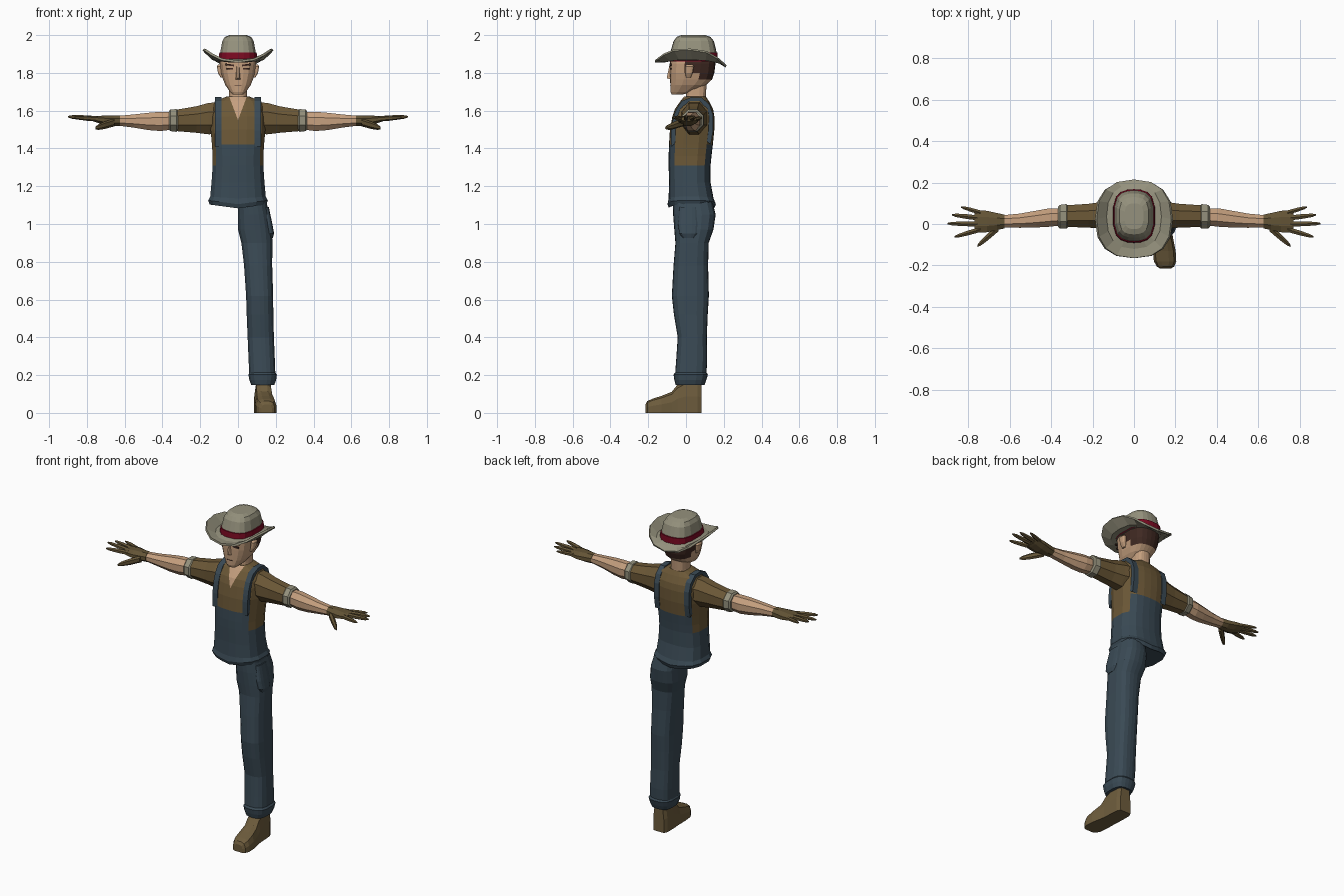
import bpy, bmesh, math
from mathutils import Vector
from mathutils.bvhtree import BVHTree


def material(name, rgb):
    m = bpy.data.materials.new(name)
    m.diffuse_color = (*rgb, 1)
    return m


DENIM = material("denim", (.042, .068, .090))
SHIRT = material("brown_shirt", (.150, .098, .038))
SKIN = material("skin", (.56, .35, .21))
FELT = material("felt", (.30, .285, .205))
BAND = material("crimson", (.20, .003, .016))
HAIR = material("dark_hair", (.05, .022, .016))
GLOVE = material("leather_glove", (.125, .088, .036))
BOOT = material("boot_leather", (.155, .108, .046))


def loft_mesh(rings, cap=True):
    bm = bmesh.new()
    vs = [[bm.verts.new(p) for p in r] for r in rings]
    n = len(rings[0])
    for a, b in zip(vs, vs[1:]):
        for i in range(n):
            bm.faces.new((a[i], a[(i + 1) % n], b[(i + 1) % n], b[i]))
    if cap:
        bm.faces.new(vs[0])
        bm.faces.new(vs[-1])
    bmesh.ops.recalc_face_normals(bm, faces=bm.faces)
    return bm


def finish(bm, name, mats, rule=None, mirror=False):
    if rule:
        for f in bm.faces:
            f.material_index = rule(f.calc_center_median())
    me = bpy.data.meshes.new(name)
    bm.to_mesh(me)
    bm.free()
    for m in mats:
        me.materials.append(m)
    ob = bpy.data.objects.new(name, me)
    bpy.context.collection.objects.link(ob)
    if mirror:
        ob.modifiers.new("mirror", "MIRROR").use_mirror_merge = False
    return ob


def loft(name, rings, mats, rule=None, mirror=False, cap=True):
    return finish(loft_mesh(rings, cap), name, mats, rule, mirror)


HALF = [(0, -1), (.32, -.98), (.62, -.9), (.86, -.72), (1, -.35), (1, .35),
        (.86, .72), (.62, .9), (.32, .98), (0, 1)]
OUTLINE = HALF + [(-x, y) for x, y in HALF[-2:0:-1]]


def slab(z, x0, x1, y0, y1, tilt=0):
    """Rounded horizontal outline filling the given box."""
    cx, cy, rx, ry = (x0 + x1) / 2, (y0 + y1) / 2, (x1 - x0) / 2, (y1 - y0) / 2
    return [Vector((cx + rx * u, cy + ry * v, z + tilt * abs(u))) for u, v in OUTLINE]


def ring_x(x, y, z, ry, rz, n=8):
    """Round outline across the x axis."""
    return [Vector((x, y + ry * math.cos((i + .5) * math.tau / n),
                    z + rz * math.sin((i + .5) * math.tau / n))) for i in range(n)]


def box(name, c, s, mat, mirror=False, turn=0):
    pts = [[Vector((c[0] + a * s[0] / 2, c[1] + b * s[1] / 2,
                    c[2] + k * s[2] / 2 + turn * a)) for a, b in
            ((-1, -1), (1, -1), (1, 1), (-1, 1))] for k in (-1, 1)]
    return loft(name, pts, [mat], mirror=mirror)


# torso: shirt above, denim bib below, skin in the open collar
torso = loft_mesh([slab(z, -w, w, a, b, t) for z, w, a, b, t in (
    (1.083, .150, -.090, .150, .02), (1.105, .158, -.098, .158, .02),
    (1.135, .147, -.092, .146, .01), (1.22, .140, -.090, .130, 0),
    (1.31, .134, -.092, .130, 0), (1.36, .134, -.092, .135, 0),
    (1.42, .138, -.090, .142, 0), (1.50, .145, -.085, .150, 0),
    (1.57, .146, -.072, .150, 0), (1.61, .140, -.058, .143, 0),
    (1.65, .122, -.030, .122, 0), (1.675, .060, -.010, .105, 0))])
strap_surface = BVHTree.FromBMesh(torso)
for s in (-1, 1):
    fs = [f for f in torso.faces if f.calc_center_median().y < .03
          and f.calc_center_median().z > 1.52]
    geom = fs + list({e for f in fs for e in f.edges}) + list({v for f in fs for v in f.verts})
    bmesh.ops.bisect_plane(torso, geom=geom, plane_co=(0, 0, 1.55),
                           plane_no=(.12 * s, 0, -.045))


def torso_colour(c):
    if c.z < 1.31 or (c.z < 1.42 and abs(c.x) < .108):
        return 1
    return 2 if c.y < .03 and c.z - 1.55 > abs(c.x) * .12 / .045 else 0


finish(torso, "torso", [SHIRT, DENIM, SKIN], torso_colour)

# shoulder straps laid over the torso
rings = []
for i in range(15):
    a = math.radians(-40 + 258 * i / 14)
    d = Vector((0, -math.cos(a), math.sin(a)))
    hit = strap_surface.ray_cast(Vector((.104, .03, 1.5)), d)[0]
    if hit:
        rings.append([hit + d * o + Vector((x, 0, 0)) for x, o in
                      ((-.017, -.012), (.017, -.012), (.017, .014), (-.017, .014))])
loft("straps", rings, [DENIM], mirror=True)

# neck and head
loft("neck", [slab(1.63, -.058, .058, -.01, .105), slab(1.68, -.047, .047, .0, .105),
              slab(1.75, -.046, .046, .0, .11)], [SKIN])
loft("head", [slab(z, -w, w, a, b) for z, w, a, b in (
    (1.685, .028, -.076, -.02), (1.70, .043, -.082, .04), (1.735, .067, -.083, .105),
    (1.765, .079, -.084, .138), (1.80, .089, -.085, .150),
    (1.85, .095, -.085, .156), (1.90, .090, -.078, .155))],
    [SKIN, HAIR], lambda c: int(c.z > 1.76 and c.y > .05 or c.z > 1.80 and c.y > .03))
loft("nose", [[Vector(p) for p in r] for r in (
    [(-.014, -.08, 1.765), (.014, -.08, 1.765), (.005, -.102, 1.772), (-.005, -.102, 1.772)],
    [(-.008, -.08, 1.84), (.008, -.08, 1.84), (.004, -.088, 1.84), (-.004, -.088, 1.84)])], [SKIN])
box("eyes", (.043, -.081, 1.822), (.034, .009, .010), HAIR, True)
box("eyebrows", (.044, -.082, 1.842), (.046, .009, .009), HAIR, True, .003)
box("mouth", (0, -.082, 1.731), (.036, .006, .003), HAIR)
loft("ears", [slab(1.775, .078, .092, .0, .025), slab(1.80, .082, .106, -.004, .035),
              slab(1.835, .086, .112, -.004, .042), slab(1.845, .088, .104, .004, .034)],
     [SKIN], mirror=True)

# hat crown with band
loft("hat_crown", [slab(z, -w, w, a, b) for z, w, a, b in (
    (1.860, .101, -.092, .168), (1.908, .099, -.088, .168), (1.909, .094, -.083, .162),
    (1.968, .083, -.066, .148), (1.990, .070, -.050, .130), (2.0, .045, -.025, .100))],
    [FELT, BAND], lambda c: int(1.862 < c.z < 1.9088))


# hat brim curling up at the sides
def brim_ring(rx, y0, y1, low, rise, front):
    pts = []
    for i in range(16):
        a = i * math.tau / 16
        c, s = math.cos(a), math.sin(a)
        u = math.copysign(abs(c) ** .82, c)
        v = math.copysign(abs(s) ** .82, s)
        pts.append(Vector((rx * u, (y0 + y1) / 2 + (y1 - y0) / 2 * v,
                           low + rise * abs(c) ** 2 + front * max(0, -s))))
    return pts


brim = loft("hat_brim", [brim_ring(.088, -.075, .15, 1.872, 0, 0),
                         brim_ring(.135, -.120, .188, 1.852, .022, .008),
                         brim_ring(.184, -.165, .212, 1.834, .090, .026)], [FELT], cap=False)
solid = brim.modifiers.new("thickness", "SOLIDIFY")
solid.thickness, solid.offset = .012, 0

# arms: sleeve, rolled cuff, forearm
loft("sleeves", [ring_x(*r) for r in (
    (.115, .045, 1.560, .075, .090), (.155, .042, 1.558, .070, .090),
    (.22, .040, 1.553, .062, .076), (.335, .038, 1.548, .056, .060))], [SHIRT], mirror=True)
loft("sleeve_cuffs", [ring_x(*r) for r in (
    (.318, .037, 1.548, .056, .058), (.326, .037, 1.548, .064, .065),
    (.358, .035, 1.549, .062, .062), (.366, .035, 1.549, .052, .052))], [FELT], mirror=True)
loft("forearms", [ring_x(*r) for r in (
    (.34, .035, 1.547, .044, .050), (.41, .031, 1.543, .048, .055),
    (.47, .024, 1.543, .044, .050), (.55, .016, 1.545, .037, .038),
    (.65, .012, 1.547, .031, .026))], [SKIN], mirror=True)

# gloves: palm, four fingers and a thumb
loft("glove_palms", [ring_x(*r) for r in (
    (.625, .012, 1.547, .036, .029), (.66, .012, 1.547, .044, .030),
    (.71, .012, 1.550, .056, .026), (.755, .012, 1.555, .058, .017),
    (.77, .012, 1.556, .050, .012))], [GLOVE], mirror=True)
for name, base, tip, r in (
        ("little_fingers", (.74, .055, 1.556), (.835, .082, 1.562), .012),
        ("ring_fingers", (.74, .028, 1.557), (.878, .044, 1.566), .014),
        ("middle_fingers", (.74, .0, 1.557), (.90, .002, 1.568), .014),
        ("index_fingers", (.74, -.026, 1.556), (.866, -.062, 1.564), .014),
        ("thumbs", (.655, -.018, 1.538), (.755, -.105, 1.508), .021)):
    a, b = Vector(base), Vector(tip)
    loft(name, [ring_x(*a.lerp(b, t), r * k, r * k, 6) for t, k in
                ((0, 1), (.5, .95), (.85, .7), (1, .3))], [GLOVE], mirror=True)

# trouser leg with turned-up hem
loft("trouser_leg", [slab(*r) for r in (
    (1.12, .0, .150, -.070, .140), (1.05, .0, .166, -.068, .157),
    (.97, .0, .180, -.062, .145), (.90, .018, .182, -.056, .120),
    (.78, .032, .181, -.066, .117), (.62, .043, .186, -.075, .121),
    (.52, .046, .187, -.064, .115), (.40, .051, .190, -.044, .110),
    (.28, .056, .195, -.052, .112), (.20, .060, .198, -.058, .108))], [DENIM])
loft("trouser_hem", [slab(*r) for r in (
    (.215, .062, .196, -.056, .108), (.203, .055, .206, -.066, .116),
    (.175, .060, .202, -.062, .108), (.148, .070, .192, -.055, .098),
    (.150, .085, .178, -.04, .085))], [DENIM])
loft("side_pocket", [slab(*r) for r in (
    (1.09, .12, .163, -.035, .062), (1.0, .14, .182, -.042, .068),
    (.95, .15, .191, -.036, .062), (.925, .15, .184, -.015, .045))], [DENIM])

# boot
SOLE = [(-1, 0), (1, 0), (1, .5), (.8, .88), (.35, 1), (-.35, 1), (-.8, .88), (-1, .5)]
loft("boot", [[Vector((cx + w * u, y, h * v)) for u, v in SOLE] for y, cx, w, h in (
    (.082, .132, .036, .165), (.06, .132, .046, .175), (.0, .134, .048, .175),
    (-.045, .137, .048, .150), (-.075, .140, .050, .112), (-.13, .146, .055, .090),
    (-.18, .150, .054, .074), (-.205, .152, .042, .062), (-.214, .152, .028, .045))], [BOOT])
